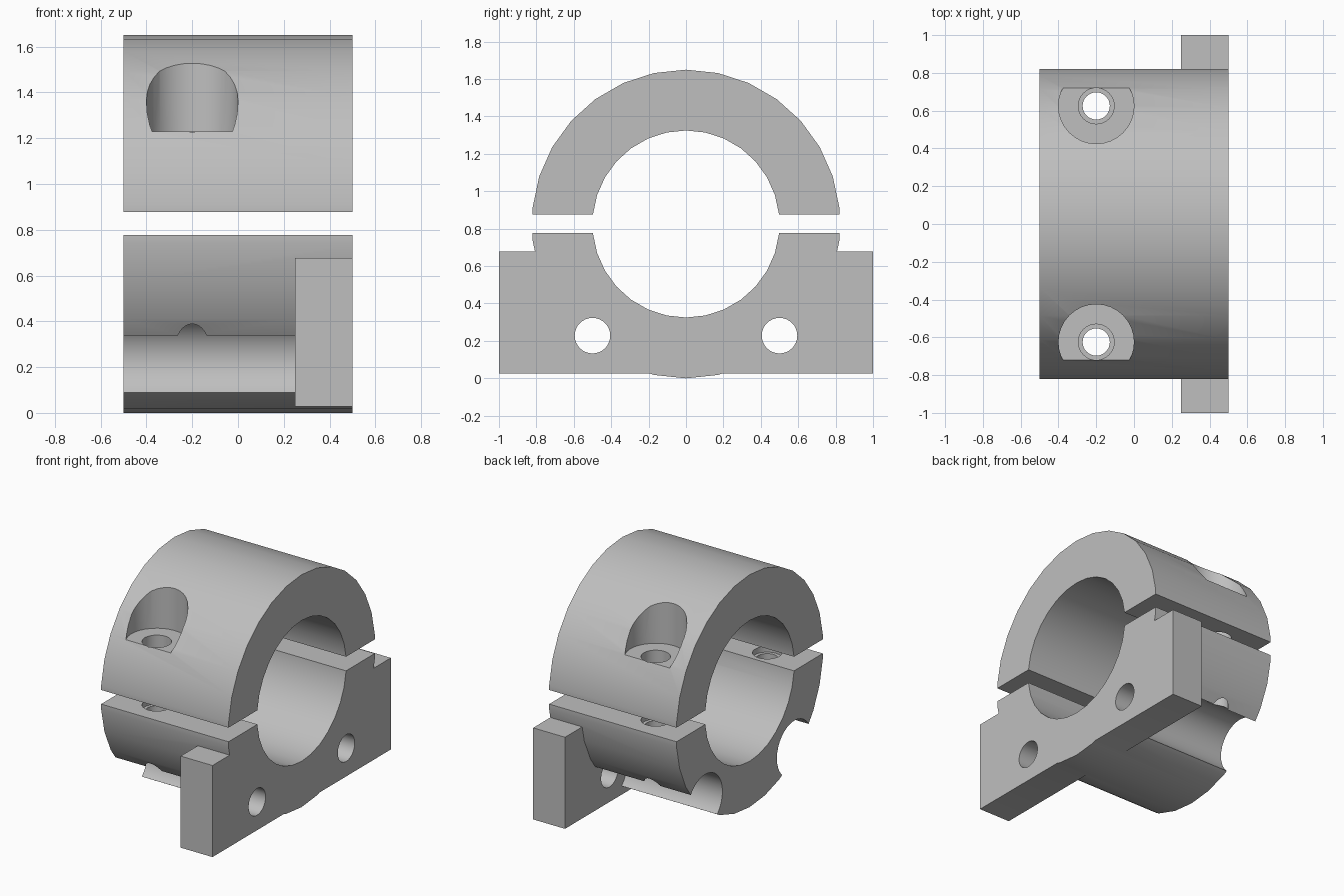
import bpy
import math
from mathutils import Matrix

old = bpy.data.objects.get("Cube")
if old:
    bpy.data.objects.remove(old, do_unlink=True)

AXIS_Z = 0.825          # height of the bore axis
OUTER, BORE = 0.825, 0.5
BOLT_X, BOLT_Y = -0.2, 0.625

metal = bpy.data.materials.new("grey metal")
metal.use_nodes = True
metal.diffuse_color = (0.52, 0.52, 0.52, 1)
metal.node_tree.nodes["Principled BSDF"].inputs["Base Color"].default_value = metal.diffuse_color


def finish(name):
    ob = bpy.context.object
    ob.name = name
    bpy.ops.object.transform_apply(location=True, rotation=True, scale=True)
    ob.data.materials.append(metal)
    return ob


def box(name, low, high):
    centre = [(a + b) / 2 for a, b in zip(low, high)]
    bpy.ops.mesh.primitive_cube_add(size=1, location=centre)
    bpy.context.object.scale = [b - a for a, b in zip(low, high)]
    return finish(name)


def rod_x(name, radius, x0, x1, y, z, sides):
    """Cylinder lying along x with a vertex at the top."""
    bpy.ops.mesh.primitive_cylinder_add(vertices=sides, radius=radius, depth=x1 - x0)
    ob = finish(name)
    ob.data.transform(Matrix.Rotation(math.pi / 2, 4, 'Z') @ Matrix.Rotation(math.pi / 2, 4, 'X'))
    ob.data.transform(Matrix.Translation(((x0 + x1) / 2, y, z)))
    return ob


def rod_z(name, radius, z0, z1, side):
    """Upright cylinder on one of the two bolt axes."""
    bpy.ops.mesh.primitive_cylinder_add(
        vertices=32, radius=radius, depth=z1 - z0,
        location=(BOLT_X, side * BOLT_Y, (z0 + z1) / 2))
    return finish(name)


def combine(target, tool, operation='DIFFERENCE'):
    """Apply a boolean and discard the tool."""
    mod = target.modifiers.new("boolean", 'BOOLEAN')
    mod.operation, mod.solver, mod.object = operation, 'EXACT', tool
    bpy.ops.object.select_all(action='DESELECT')
    bpy.context.view_layer.objects.active = target
    target.select_set(True)
    bpy.ops.object.modifier_apply(modifier=mod.name)
    bpy.data.objects.remove(tool, do_unlink=True)


def bore_out(target):
    combine(target, rod_x("bore_cutter", BORE, -1, 1, 0, AXIS_Z, 30))


# Upper clamp half: half ring with two counterbored bolt holes
cap = rod_x("upper_clamp", OUTER, -0.5, 0.5, 0, AXIS_Z, 30)
combine(cap, box("split_cutter", (-1, -2, -1), (1, 2, 0.877)))
bore_out(cap)
for side in (-1, 1):
    combine(cap, rod_z("counterbore_cutter", 0.2, 1.228, 2, side))
    combine(cap, rod_z("bolt_cutter", 0.095, 0.5, 1.5, side))

# Lower clamp half: half ring with scoops, joined to a mounting flange
base = rod_x("lower_clamp", OUTER, -0.5, 0.5, 0, AXIS_Z, 30)
combine(base, box("split_cutter", (-1, -2, 0.777), (1, 2, 2)))
for side in (-1, 1):
    combine(base, rod_x("scoop_cutter", 0.195, -1, 0.3, side * 0.5, 0.228, 32))
combine(base, box("flange", (0.25, -1, 0.027), (0.5, 1, 0.677)), 'UNION')
bore_out(base)

# Flange screw holes and stepped bolt holes
for side in (-1, 1):
    combine(base, rod_x("screw_cutter", 0.095, 0, 1, side * 0.5, 0.228, 32))
    combine(base, rod_z("thread_cutter", 0.072, 0.2, 1, side))
    combine(base, rod_z("step_cutter", 0.095, 0.737, 1, side))

# Smooth the round surfaces, keep the machined edges sharp
for part in (cap, base):
    part.data.materials.clear()
    part.data.materials.append(metal)
    for face in part.data.polygons:
        face.material_index = 0
    bpy.ops.object.select_all(action='DESELECT')
    part.select_set(True)
    bpy.context.view_layer.objects.active = part
    bpy.ops.object.shade_smooth_by_angle(angle=math.radians(30))
